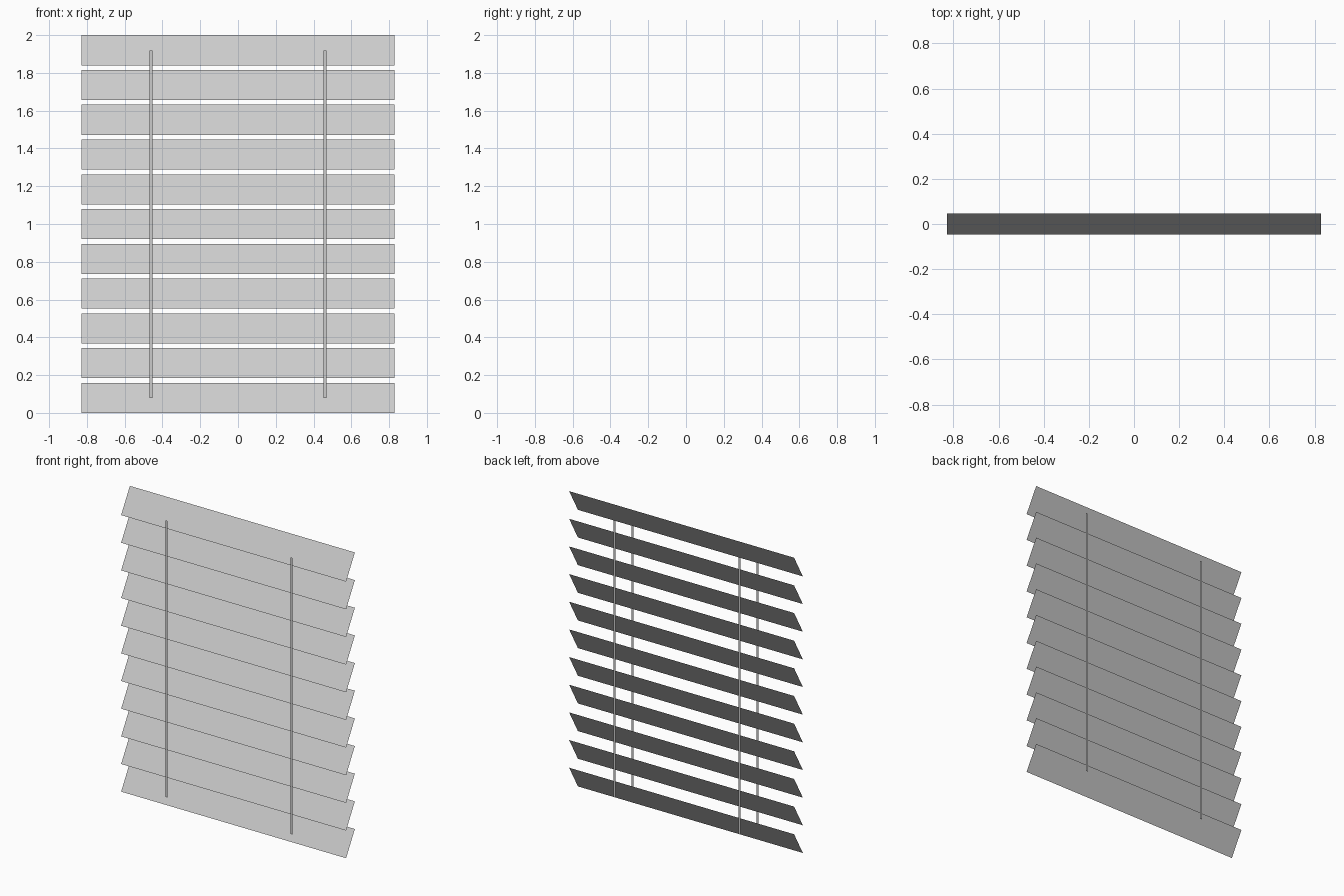
import bpy
import math

if "Cube" in bpy.data.objects:
    bpy.data.objects.remove(bpy.data.objects["Cube"])

SLATS = 11
PITCH = 0.184                    # vertical spacing of the slats
CHORD = 0.184                    # slat width before tilting
TILT = math.radians(60)
HALF_X = 0.828
DY = CHORD / 2 * math.cos(TILT)  # half depth of a tilted slat
DZ = CHORD / 2 * math.sin(TILT)  # half height of a tilted slat
Z0 = DZ                          # centre of the lowest slat


def sheet(name, x0, x1, y0, z0, y1, z1):
    """Single flat quad facing the front, from lower edge to upper edge."""
    mesh = bpy.data.meshes.new(name)
    mesh.from_pydata([(x0, y0, z0), (x1, y0, z0), (x1, y1, z1), (x0, y1, z1)],
                     [], [(0, 1, 2, 3)])
    obj = bpy.data.objects.new(name, mesh)
    bpy.context.collection.objects.link(obj)
    return obj


# Tilted paper-thin slats, upper edge leaning to the back
for i in range(SLATS):
    z = Z0 + i * PITCH
    sheet(f"slat_{i + 1:02d}", -HALF_X, HALF_X, -DY, z - DZ, DY, z + DZ)

# Flat ladder cords, a pair in front of and a pair behind the slats
TOP = Z0 + (SLATS - 1) * PITCH
for side, x in (("left", -0.46), ("right", 0.46)):
    for place, y in (("front", -0.094), ("back", 0.094)):
        sheet(f"{place}_cord_{side}", x - 0.008, x + 0.008, y, Z0, y, TOP)
